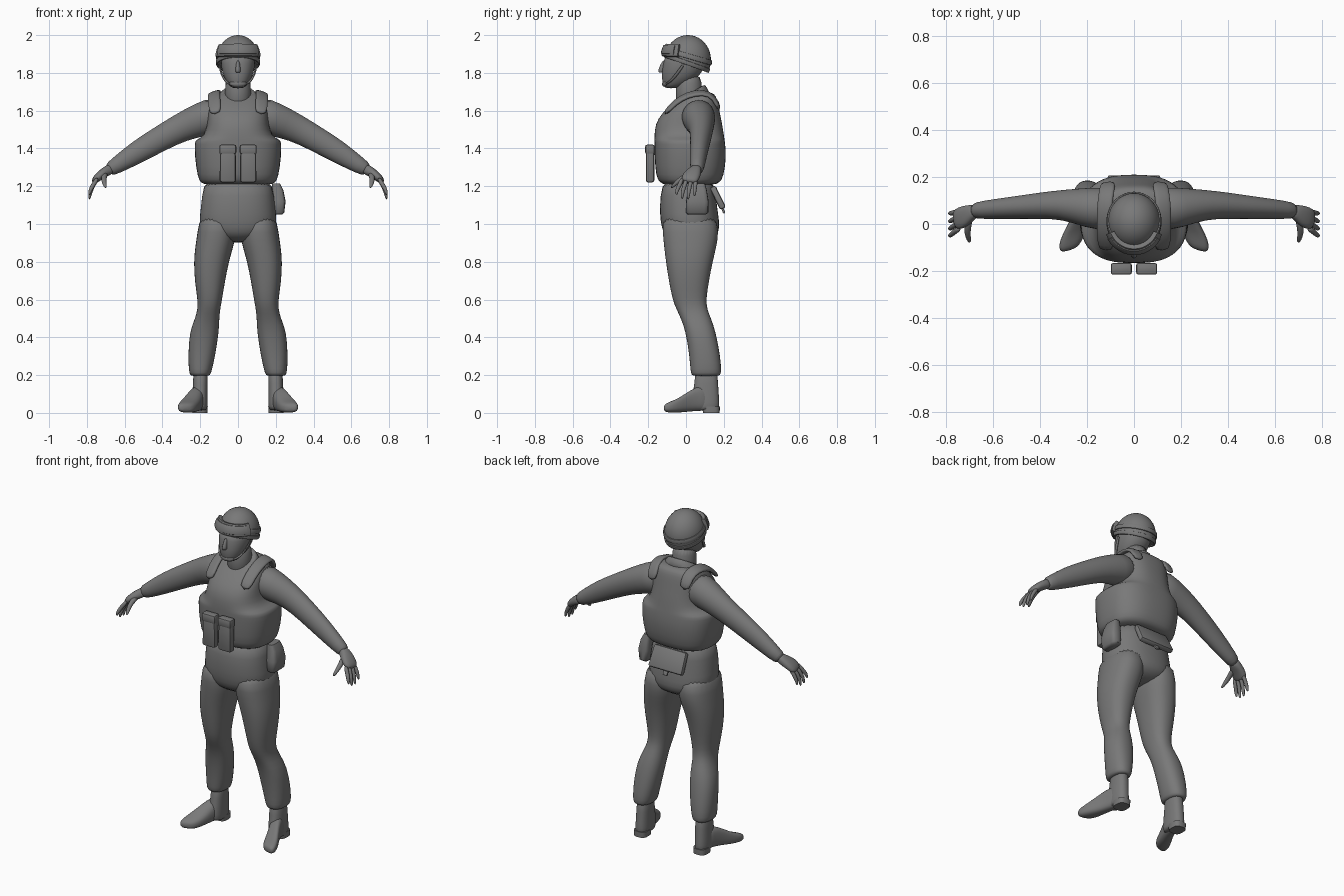
import bpy, bmesh, math
from mathutils import Vector as V

grey = bpy.data.materials.new("matte_grey")
grey.diffuse_color = (0.19, 0.19, 0.19, 1)


def finish(name, bm, angle=40, subdiv=0, bevel=0):
    bmesh.ops.recalc_face_normals(bm, faces=bm.faces)
    me = bpy.data.meshes.new(name)
    bm.to_mesh(me)
    bm.free()
    me.materials.append(grey)
    ob = bpy.data.objects.new(name, me)
    bpy.context.collection.objects.link(ob)
    bpy.ops.object.select_all(action='DESELECT')
    bpy.context.view_layer.objects.active = ob
    ob.select_set(True)
    if bevel:
        m = ob.modifiers.new("bevel", 'BEVEL')
        m.width, m.segments = bevel, 2
    if subdiv:
        ob.modifiers.new("smooth", 'SUBSURF').levels = subdiv
        ob.modifiers["smooth"].render_levels = subdiv
    for m in list(ob.modifiers):
        bpy.ops.object.modifier_apply(modifier=m.name)
    bpy.ops.object.shade_smooth_by_angle(angle=math.radians(angle))
    return ob


def loft(name, rings, n=2.0, segs=20, side=1, subdiv=1, angle=50):
    """Skin rings of (centre, half axis u, half axis v) with superellipse sections."""
    bm = bmesh.new()
    p = 2 / n
    loops = []
    for c, u, v in rings:
        loop = []
        for i in range(segs):
            a = 2 * math.pi * i / segs
            ca, sa = math.cos(a), math.sin(a)
            q = V(c) + V(u) * math.copysign(abs(ca) ** p, ca) + V(v) * math.copysign(abs(sa) ** p, sa)
            loop.append(bm.verts.new((q.x * side, q.y, q.z)))
        loops.append(loop)
    for a, b in zip(loops, loops[1:]):
        for i in range(segs):
            j = (i + 1) % segs
            bm.faces.new((a[i], a[j], b[j], b[i]))
    bm.faces.new(loops[0])
    bm.faces.new(loops[-1])
    return finish(name, bm, angle, subdiv)


def stack(rows):
    """Horizontal rings from (z, x0, x1, y0, y1)."""
    return [(((x0 + x1) / 2, (y0 + y1) / 2, z), ((x1 - x0) / 2, 0, 0), (0, (y1 - y0) / 2, 0))
            for z, x0, x1, y0, y1 in rows]


def sym(rows):
    return stack([(z, -h, h, a, b) for z, h, a, b in rows])


def tube(pts, ru, rv, ref):
    """Rings square to a path; ru lies along ref, rv across it."""
    pts = [V(p) for p in pts]
    out = []
    for i, p in enumerate(pts):
        d = (pts[min(i + 1, len(pts) - 1)] - pts[max(i - 1, 0)]).normalized()
        u = (V(ref) - d * V(ref).dot(d)).normalized()
        out.append((p, u * ru[i], d.cross(u) * rv[i]))
    return out


def block(name, c, size, taper=1.0, tilt=0.0, bevel=0.012):
    bm = bmesh.new()
    bmesh.ops.create_cube(bm, size=1)
    for v in bm.verts:
        k = taper if v.co.z > 0 else 1
        v.co = V((v.co.x * size[0] * k, v.co.y * size[1] * k, v.co.z * size[2]))
        y, z = v.co.y, v.co.z
        v.co.y = y * math.cos(tilt) - z * math.sin(tilt)
        v.co.z = y * math.sin(tilt) + z * math.cos(tilt)
        v.co += V(c)
    return finish(name, bm, 40, 0, bevel)


# torso: vest, collar and trouser seat
loft("vest", sym([(1.205, .175, -.11, .15), (1.22, .20, -.14, .18), (1.25, .215, -.16, .20),
                  (1.36, .230, -.167, .215), (1.43, .230, -.168, .207), (1.445, .225, -.168, .205),
                  (1.465, .178, -.168, .202), (1.53, .163, -.163, .192), (1.585, .16, -.13, .18),
                  (1.64, .155, -.07, .17), (1.675, .14, -.02, .16), (1.70, .11, .01, .14)]),
     n=2.6, segs=32)
loft("collar", [((0, .025, 1.62), (.14, 0, 0), (0, .12, .05)), ((0, .02, 1.675), (.105, 0, 0), (0, .09, .05)),
                ((0, .02, 1.695), (.088, 0, 0), (0, .08, .045)), ((0, .02, 1.69), (.075, 0, 0), (0, .065, .04))])
loft("trouser_seat", sym([(1.25, .18, -.12, .15), (1.15, .19, -.137, .157), (1.05, .203, -.14, .172),
                          (.98, .206, -.13, .18), (.935, .16, -.112, .165), (.90, .06, -.05, .10)]),
     n=2.3, segs=28)

# neck and head
loft("neck", sym([(1.60, .075, -.06, .095), (1.70, .068, -.055, .085), (1.80, .068, -.05, .085)]))
loft("head", sym([(1.718, .03, -.11, -.05), (1.735, .05, -.122, 0), (1.765, .07, -.128, .05),
                  (1.80, .084, -.13, .085), (1.85, .092, -.122, .105), (1.91, .09, -.11, .10)]), n=2.2)
loft("nose", stack([(1.80, -.016, .016, -.148, -.11), (1.815, -.015, .015, -.15, -.11),
                    (1.87, -.008, .008, -.125, -.10)]), segs=10)

# helmet: ellipsoid cut along a rim that slopes down to the back
HC, HR = V((0, .01, 1.87)), V((.112, .122, .13))
bm = bmesh.new()
bmesh.ops.create_uvsphere(bm, u_segments=32, v_segments=20, radius=1)
for v in bm.verts:
    v.co = HC + v.co * HR
cut = bmesh.ops.bisect_plane(bm, geom=bm.verts[:] + bm.edges[:] + bm.faces[:], plane_co=(0, .01, 1.848),
                             plane_no=V((0, .36, 1)).normalized(), clear_inner=True)
bmesh.ops.holes_fill(bm, edges=[e for e in bm.edges if e.is_boundary])
finish("helmet", bm)


def helmet_band(name, a0, a1, rise, slope, off, height, thick, count):
    """Band hugging the helmet between two compass angles."""
    rings = []
    for i in range(count + 1):
        a = math.radians(a0 + (a1 - a0) * i / count)
        d = V((math.cos(a), math.sin(a), rise + slope * math.sin(a)))
        s = off / math.sqrt(sum((d[k] / HR[k]) ** 2 for k in range(3)))
        nrm = V([d[k] / HR[k] ** 2 for k in range(3)]).normalized()
        up = (V((0, 0, 1)) - nrm * nrm.z).normalized()
        rings.append((HC + d * s, nrm * thick, up * height))
    return loft(name, rings, n=3.5, segs=12, subdiv=0)


helmet_band("helmet_rim", 0, 360, -.165, -.36, 1.01, .012, .005, 40)
helmet_band("goggle_frame", -155, -25, .42, 0, 1.05, .036, .014, 14)
helmet_band("goggle_lens", -145, -35, .42, 0, 1.13, .026, .010, 12)
helmet_band("goggle_strap", -30, 210, .17, -.30, 1.01, .014, .005, 28)
loft("chin_cup", tube([(-.05, -.10, 1.745), (0, -.128, 1.738), (.05, -.10, 1.745)],
                      [.014] * 3, [.009] * 3, (0, 0, 1)), segs=10)

# front pouches, back pack and side pouch
for s in (-1, 1):
    block("front_pouch", (s * .054, -.190, 1.32), (.086, .045, .20), .97)
    block("front_pouch_flap", (s * .054, -.191, 1.395), (.090, .050, .05), 1, 0, .01)
block("back_pack", (0, .168, 1.14), (.23, .035, .13), .95, .45)
block("back_pack_clip", (0, .195, 1.075), (.03, .012, .04), 1, .45, .004)
loft("side_pouch", stack([(1.05, .195, .235, .01, .105), (1.06, .185, .245, 0, .118), (1.12, .18, .252, 0, .12),
                          (1.18, .18, .240, .01, .11), (1.215, .18, .222, .015, .10)]),
     n=4, segs=16, subdiv=0)

ARM = [(.09, .06, 1.585), (.20, .07, 1.552), (.30, .083, 1.512), (.40, .078, 1.458),
       (.53, .068, 1.383), (.65, .06, 1.305), (.69, .055, 1.283)]
for s in (-1, 1):
    # arm and hand
    loft("arm", tube(ARM, [.10, .086, .064, .057, .047, .039, .032],
                     [.105, .09, .076, .068, .062, .043, .035], (0, 1, 0)), side=s)
    loft("palm", tube([(.665, .056, 1.298), (.69, .052, 1.283), (.72, .035, 1.265), (.75, .02, 1.24),
                       (.765, .015, 1.22)], [.026, .032, .046, .047, .036], [.026, .028, .025, .021, .014],
                      (0, 1, 0)), n=2.4, segs=16, side=s)
    for y0, y1, drop in ((-.018, -.05, .025), (.006, -.02, .003), (.03, .012, 0), (.052, .045, .018)):
        loft("finger", tube([(.742, y0, 1.245), (.768, (y0 + y1) / 2, 1.205), (.783, y1, 1.165 + drop / 2),
                             (.788, y1, 1.128 + drop)], [.013, .0125, .011, .006],
                            [.013, .0125, .011, .006], (0, 1, 0)), segs=8, side=s)
    loft("thumb", tube([(.70, .03, 1.27), (.712, -.02, 1.245), (.708, -.055, 1.215), (.70, -.08, 1.19)],
                       [.018, .016, .013, .007], [.018, .015, .012, .007], (1, 0, 0)), segs=8, side=s)

    # trouser leg
    loft("trouser_leg", stack([(1.06, .02, .20, -.13, .165), (.95, .008, .216, -.124, .174),
                               (.88, .024, .227, -.117, .162), (.80, .048, .235, -.107, .142),
                               (.70, .068, .230, -.092, .122), (.60, .084, .214, -.072, .107),
                               (.55, .094, .214, -.052, .112), (.50, .099, .227, -.027, .133),
                               (.43, .10, .258, -.002, .158), (.30, .121, .264, .018, .182),
                               (.225, .138, .261, .023, .188), (.20, .146, .255, .028, .183),
                               (.195, .16, .24, .045, .17)]), n=2.3, segs=24, side=s)

    # boot
    loft("boot_shaft", stack([(.25, .158, .236, .048, .167), (.15, .16, .239, .045, .17),
                              (.08, .16, .243, .03, .176), (.03, .16, .243, .03, .178), (.012, .165, .238, .04, .17)]),
         n=2.4, side=s)
    foot = []
    for y, x, w, top, low in ((.14, .20, .036, .12, .01), (.09, .208, .04, .15, .012), (.03, .226, .045, .125, .008),
                              (-.03, .254, .053, .08, .002), (-.075, .268, .053, .062, 0),
                              (-.10, .274, .043, .052, .003), (-.113, .277, .025, .038, .012)):
        foot.append(((x, y, (top + low) / 2), (w, -.3 * w, 0), (0, 0, (top - low) / 2)))
    loft("boot_foot", foot, n=2.7, side=s)
    loft("boot_heel", stack([(0, .162, .242, .09, .178), (.035, .16, .243, .085, .18)]), n=3, side=s, subdiv=0)

    # chin strap
    loft("chin_strap", tube([(.10, -.01, 1.85), (.088, -.05, 1.79), (.065, -.085, 1.752), (.04, -.11, 1.74)],
                            [.009] * 4, [.006] * 4, (0, 1, .3)), segs=8, side=s)
    # vest shoulder strap
    loft("shoulder_strap", tube([(.12, -.115, 1.58), (.125, -.06, 1.645), (.128, .01, 1.685), (.125, .09, 1.70),
                                 (.115, .15, 1.675), (.11, .178, 1.60)],
                                [.034] * 6, [.012] * 6, (1, 0, -.35)), n=3, segs=12, side=s)
